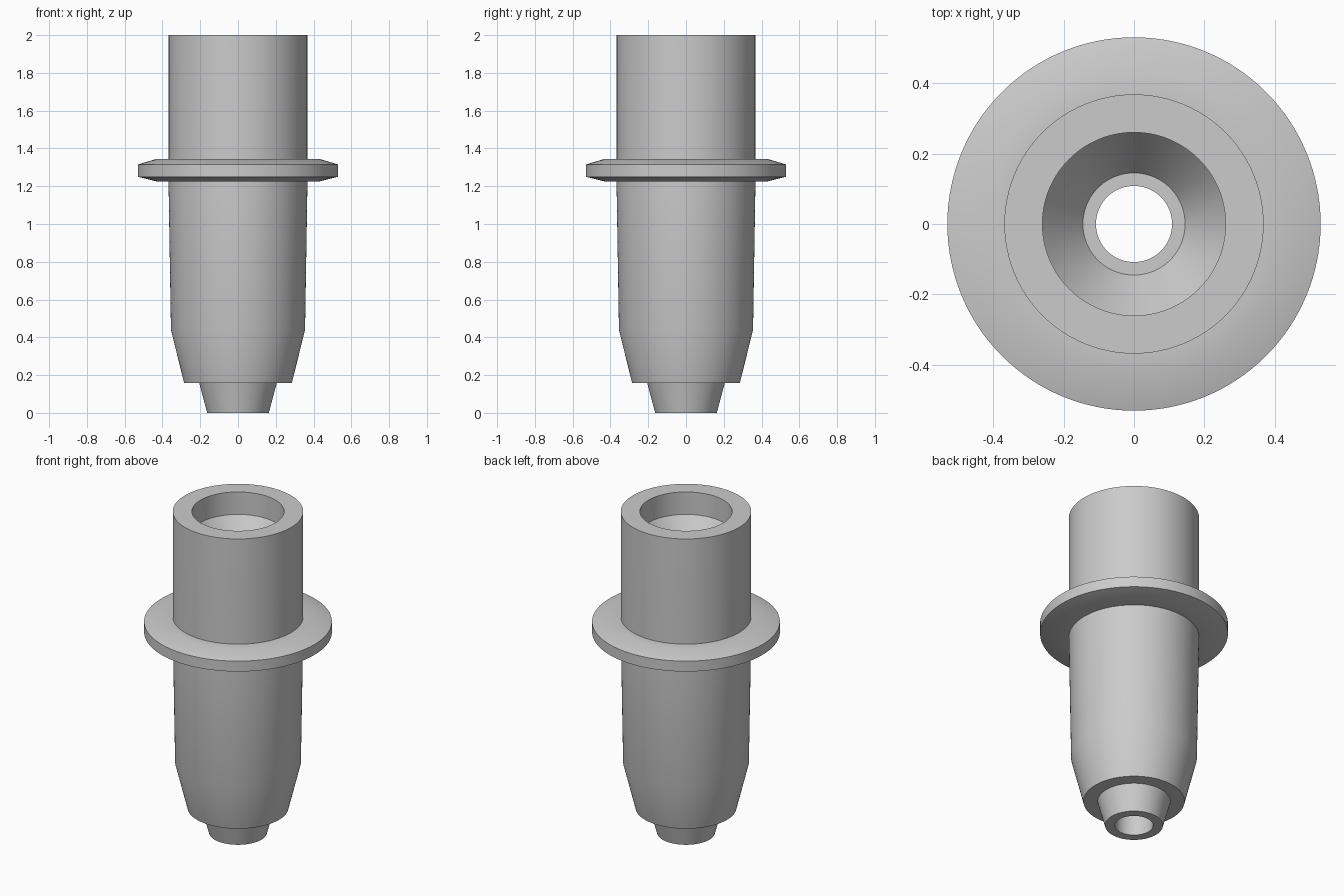
import bpy
import bmesh
from math import radians, tau

SEGMENTS = 128

cube = bpy.data.objects.get("Cube")
if cube:
    bpy.data.objects.remove(cube, do_unlink=True)

# One plain grey for the whole model
grey = bpy.data.materials.new("plain grey")
grey.use_nodes = True
colour = (0.6, 0.6, 0.6, 1)
grey.diffuse_color = colour
grey.node_tree.nodes["Principled BSDF"].inputs["Base Color"].default_value = colour


def lathe(name, profile):
    """Turn a closed (radius, height) profile around the z axis."""
    bm = bmesh.new()
    verts = [bm.verts.new((r, 0, z)) for r, z in profile]
    edges = [bm.edges.new((a, b)) for a, b in zip(verts, verts[1:] + verts[:1])]
    bmesh.ops.spin(bm, geom=verts + edges, cent=(0, 0, 0), axis=(0, 0, 1),
                   angle=tau, steps=SEGMENTS, use_merge=True)
    bmesh.ops.remove_doubles(bm, verts=bm.verts[:], dist=0.0001)
    bmesh.ops.recalc_face_normals(bm, faces=bm.faces[:])
    mesh = bpy.data.meshes.new(name)
    bm.to_mesh(mesh)
    bm.free()
    mesh.materials.append(grey)
    obj = bpy.data.objects.new(name, mesh)
    bpy.context.collection.objects.link(obj)
    bpy.ops.object.select_all(action="DESELECT")
    obj.select_set(True)
    bpy.context.view_layer.objects.active = obj
    bpy.ops.object.shade_smooth_by_angle(angle=radians(30))
    return obj


# Hollow body: nozzle tip, tapered shoulder, barrel, then the bore back down
lathe("hollow_body", [
    (0.108, 0), (0.163, 0), (0.205, 0.157),
    (0.285, 0.157), (0.355, 0.44),
    (0.368, 1.23), (0.368, 2),
    (0.26, 2), (0.26, 1.86),
    (0.145, 1.71), (0.108, 1.71),
])

# Collar with shallow bevels above and below
lathe("collar", [
    (0.36, 1.225), (0.43, 1.225), (0.53, 1.25),
    (0.53, 1.315), (0.43, 1.345), (0.36, 1.345),
])
